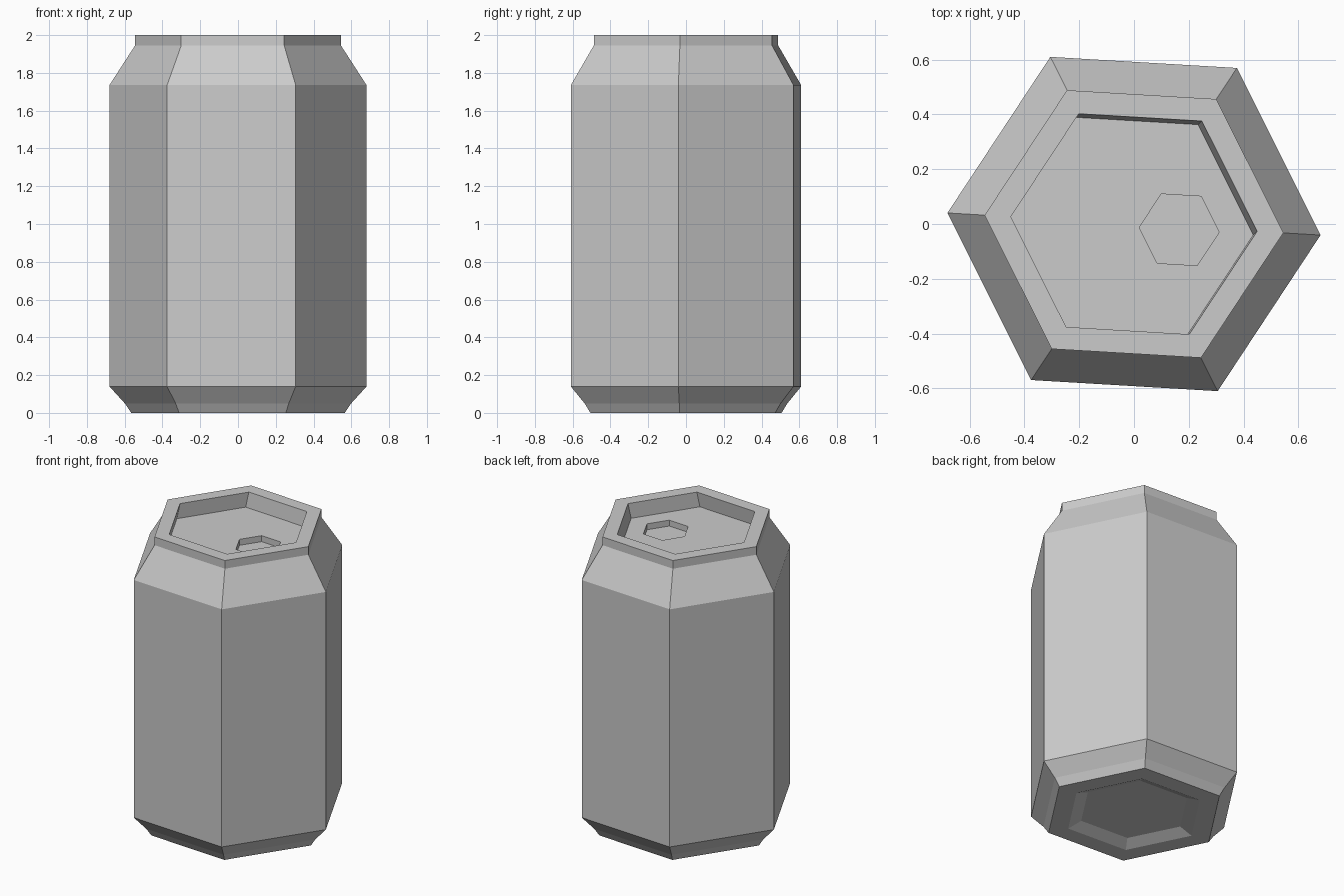
import bpy
import bmesh
import math

SIDES = 6
TWIST = math.radians(-3.4)

cube = bpy.data.objects.get("Cube")
if cube:
    bpy.data.objects.remove(cube, do_unlink=True)

# Bare grey metal
metal = bpy.data.materials.new("grey metal")
metal.use_nodes = True
grey = (0.6, 0.6, 0.6, 1)
metal.diffuse_color = grey
metal.node_tree.nodes["Principled BSDF"].inputs["Base Color"].default_value = grey


def add_ring(bm, radius, z, cx=0, cy=0):
    """One six-sided loop of vertices."""
    return [bm.verts.new((cx + radius * math.cos(TWIST + math.tau * i / SIDES),
                          cy + radius * math.sin(TWIST + math.tau * i / SIDES), z))
            for i in range(SIDES)]


def loft(name, rings):
    """Closed shell through a stack of rings, capped at both ends."""
    bm = bmesh.new()
    loops = [add_ring(bm, *ring) for ring in rings]
    for low, high in zip(loops, loops[1:]):
        for i in range(SIDES):
            j = (i + 1) % SIDES
            bm.faces.new((low[i], low[j], high[j], high[i]))
    bm.faces.new(loops[0][::-1])
    bm.faces.new(loops[-1])
    bmesh.ops.recalc_face_normals(bm, faces=bm.faces)
    mesh = bpy.data.meshes.new(name)
    bm.to_mesh(mesh)
    bm.free()
    mesh.materials.append(metal)
    obj = bpy.data.objects.new(name, mesh)
    bpy.context.collection.objects.link(obj)
    return obj


# Sunken base
base = [(0.35, 0.035), (0.436, 0)]
# Foot, straight wall, shoulder and neck
wall = [(0.566, 0), (0.6, 0.05), (0.682, 0.14), (0.682, 1.735), (0.546, 1.945), (0.546, 2)]
# Lid rim, recessed lid and the small drinking hole
lid = [(0.45, 2), (0.45, 1.9, -0.014, -0.013),
       (0.146, 1.9, 0.165, -0.021), (0.146, 1.86, 0.165, -0.021)]

loft("drink_can", base + wall + lid)
